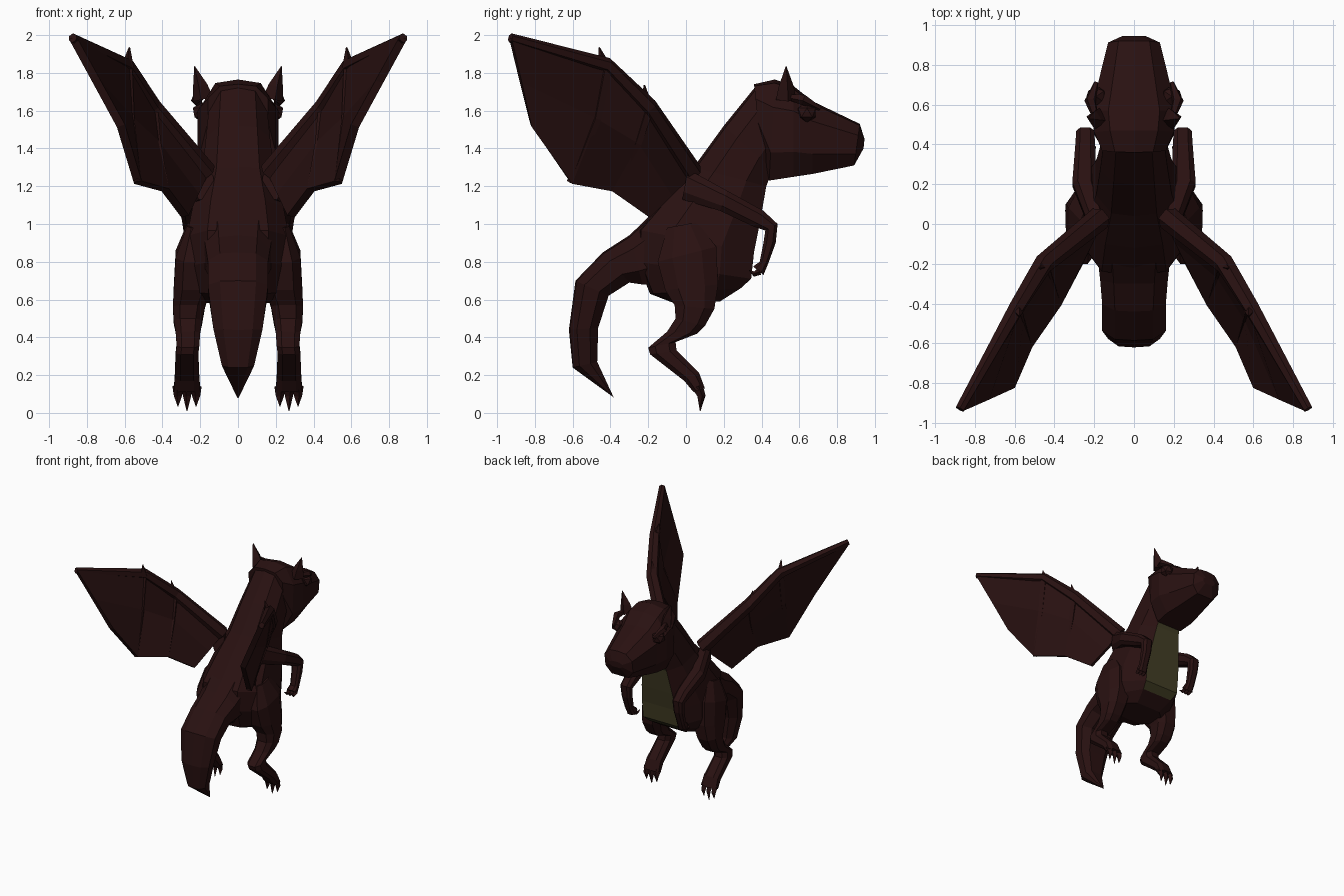
import bpy, bmesh
from mathutils import Vector

if "Cube" in bpy.data.objects:
    bpy.data.objects.remove(bpy.data.objects["Cube"])


def material(name, rgb):
    m = bpy.data.materials.new(name)
    m.diffuse_color = (*rgb, 1)
    m.use_nodes = True
    m.node_tree.nodes["Principled BSDF"].inputs["Base Color"].default_value = m.diffuse_color
    return m


HIDE = material("dark maroon hide", (0.022, 0.0055, 0.0055))
BELLY = material("olive belly", (0.055, 0.048, 0.018))

# Cross-sections: (sideways, from inner edge -1 to outer edge +1)
ROUND = [(0, 1), (.6, .93), (1, .45), (1, -.45), (.6, -1),
         (-.6, -1), (-1, -.45), (-1, .45), (-.6, .93)]
BOX = [(.55, 1), (1, .5), (1, -.5), (.55, -1), (-.55, -1), (-1, -.5), (-1, .5), (-.55, 1)]


def finish(name, bm, mirror=False):
    bmesh.ops.recalc_face_normals(bm, faces=bm.faces)
    me = bpy.data.meshes.new(name)
    bm.to_mesh(me)
    bm.free()
    me.materials.append(HIDE)
    ob = bpy.data.objects.new(name, me)
    bpy.context.collection.objects.link(ob)
    if mirror:
        ob.modifiers.new("mirror", 'MIRROR').use_mirror_merge = False
    return ob


def skin(bm, rings):
    vs = [[bm.verts.new(p) for p in r] for r in rings]
    n = len(vs[0])
    for a, b in zip(vs, vs[1:]):
        for i in range(n):
            j = (i + 1) % n
            bm.faces.new((a[i], a[j], b[j], b[i]))
    bm.faces.new(vs[0])
    bm.faces.new(vs[-1][::-1])


def loft(name, rows, section=ROUND, mirror=False):
    """Rows: outer y, z, inner y, z, half width, centre x."""
    bm = bmesh.new()
    rings = []
    for y1, z1, y2, z2, w, x in rows:
        rings.append([(x + w * u, (y1 + y2) / 2 + v * (y1 - y2) / 2,
                       (z1 + z2) / 2 + v * (z1 - z2) / 2) for u, v in section])
    skin(bm, rings)
    return finish(name, bm, mirror)


def tube(bm, path, radii, sides=6):
    """Tapered strut along a path."""
    from math import cos, sin, tau
    pts = [Vector(p) for p in path]
    rings = []
    for i, p in enumerate(pts):
        t = (pts[min(i + 1, len(pts) - 1)] - pts[max(i - 1, 0)]).normalized()
        a = t.cross(Vector((1, 0.2, 0))).normalized()
        b = t.cross(a)
        rings.append([p + radii[i] * (a * cos(tau * k / sides) + b * sin(tau * k / sides))
                      for k in range(sides)])
    skin(bm, rings)


# Torso and neck, with the belly panel on the front strip
torso = loft("torso", [
    (.37, 1.73, .56, 1.45, .15, 0),
    (.20, 1.52, .46, 1.29, .17, 0),
    (.04, 1.30, .425, 1.20, .19, 0),
    (-.12, 1.13, .39, 1.00, .24, 0),
    (-.26, .97, .36, .85, .27, 0),
    (-.26, .80, .345, .71, .27, 0),
    (-.19, .63, .29, .66, .24, 0),
    (-.06, .58, .18, .59, .19, 0)])
torso.data.materials.append(BELLY)
for f in torso.data.polygons:
    if f.normal.y > .6 and f.center.y > .3 and .67 < f.center.z < 1.3 and abs(f.center.x) < .05:
        f.material_index = 1

# Tail curling down behind
loft("tail", [
    (-.12, 1.11, -.08, .68, .19, 0),
    (-.30, .94, -.23, .68, .17, 0),
    (-.44, .85, -.30, .69, .16, 0),
    (-.585, .70, -.41, .62, .16, 0),
    (-.62, .44, -.465, .45, .13, 0),
    (-.60, .24, -.47, .27, .085, 0),
    (-.38, .08, -.385, .085, .004, 0)])

# Wedge-shaped head
loft("head", [
    (.36, 1.74, .39, 1.46, .16, 0),
    (.47, 1.765, .44, 1.23, .20, 0),
    (.57, 1.73, .57, 1.25, .215, 0),
    (.67, 1.65, .67, 1.265, .19, 0),
    (.92, 1.53, .89, 1.31, .13, 0),
    (.945, 1.45, .94, 1.40, .06, 0)])

# Ears, eyes and nostril bumps
bm = bmesh.new()
tube(bm, [(.185, .53, 1.66), (.20, .53, 1.73), (.23, .53, 1.835)], [.055, .04, .002], 4)
finish("ear", bm, True)
bm = bmesh.new()
bmesh.ops.create_icosphere(bm, subdivisions=1, radius=.055)
bmesh.ops.translate(bm, vec=(.19, .64, 1.59), verts=bm.verts)
finish("eye", bm, True)
bm = bmesh.new()
tube(bm, [(.20, .56, 1.67), (.22, .62, 1.66), (.19, .71, 1.61)], [.02, .03, .012], 5)
finish("brow", bm, True)

# Hind legs
loft("hind_leg", [
    (-.10, .98, .06, 1.01, .05, .22),
    (-.15, .80, .16, .88, .095, .235),
    (-.11, .65, .17, .68, .10, .24),
    (-.06, .57, .15, .55, .085, .26),
    (-.055, .50, .10, .46, .075, .265),
    (-.10, .43, .06, .42, .065, .265),
    (-.20, .345, -.055, .375, .06, .265),
    (-.19, .31, -.05, .33, .06, .27),
    (-.01, .17, .07, .21, .065, .27),
    (.04, .11, .10, .13, .07, .27)], BOX, True)

# Front arms folded at the elbow
loft("front_arm", [
    (.01, 1.29, -.02, 1.13, .05, .18),
    (.22, 1.175, .18, 1.07, .06, .25),
    (.41, 1.07, .36, .985, .05, .245),
    (.485, 1.00, .42, .965, .045, .245),
    (.475, .90, .41, .90, .04, .245),
    (.435, .79, .39, .80, .035, .245),
    (.41, .73, .355, .775, .04, .24)], BOX, True)

# Claws on feet and hands
bm = bmesh.new()
for x, z in ((.222, .035), (.27, .01), (.318, .035)):
    tube(bm, [(x, .06, .14), (x, .082, .09), (x, .075, z)], [.03, .022, .002], 4)
finish("foot_claw", bm, True)
bm = bmesh.new()
for x in (.21, .24, .27):
    tube(bm, [(x, .39, .75), (x, .36, .735), (x - .01, .335, .755)], [.02, .014, .002], 4)
finish("hand_claw", bm, True)

# Wings: leading and trailing edge points
lead = [(.17, .03, 1.27), (.455, -.20, 1.62), (.59, -.42, 1.84), (.875, -.93, 1.985)]
trail = [(.28, -.20, 1.04), (.385, -.40, 1.18), (.53, -.61, 1.22), (.62, -.82, 1.52)]
bow = Vector((.015, .04, .03))


def finger(i):
    a, b = Vector(lead[i]), Vector(trail[i])
    return [a, a.lerp(b, .5) + bow * (i in (1, 2)), b]


bm = bmesh.new()
ribs = [[bm.verts.new(p) for p in finger(i)] for i in range(4)]
for a, b in zip(ribs, ribs[1:]):
    for k in range(2):
        bm.faces.new((a[k], a[k + 1], b[k + 1], b[k]))
wing = finish("wing_membrane", bm)
thick = wing.modifiers.new("thickness", 'SOLIDIFY')
thick.thickness, thick.offset = .045, 0
wing.modifiers.new("mirror", 'MIRROR').use_mirror_merge = False

# Wing arm, finger ridges and knuckle spikes
bm = bmesh.new()
tube(bm, lead, [.06, .05, .042, .025])
finish("wing_arm", bm, True)
bm = bmesh.new()
for i in (1, 2):
    tube(bm, finger(i), [.035, .03, .022], 5)
finish("wing_finger", bm, True)
bm = bmesh.new()
tube(bm, [(.455, -.21, 1.62), (.475, -.22, 1.735)], [.035, .004], 4)
tube(bm, [(.585, -.43, 1.83), (.575, -.46, 1.935)], [.035, .004], 4)
finish("wing_spike", bm, True)
